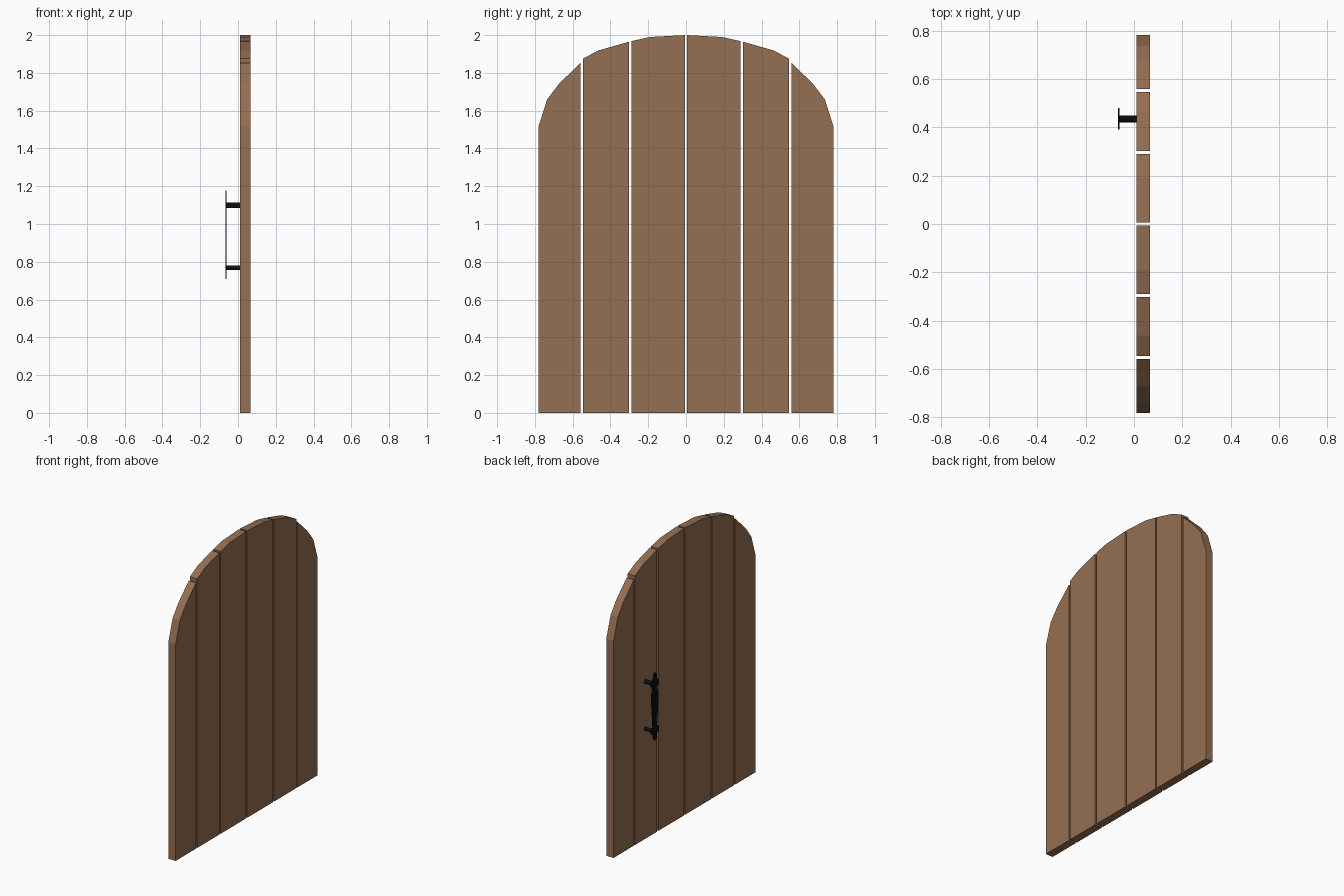
import bpy, bmesh, math
from mathutils import Matrix

if "Cube" in bpy.data.objects:
    bpy.data.objects.remove(bpy.data.objects["Cube"])


def material(name, rgb):
    m = bpy.data.materials.new(name)
    m.diffuse_color = (*rgb, 1)
    m.use_nodes = True
    m.node_tree.nodes["Principled BSDF"].inputs["Base Color"].default_value = m.diffuse_color
    return m


wood = material("brown wood", (0.30, 0.157, 0.084))
iron = material("black iron", (0.004, 0.004, 0.005))


def finish(bm, name, mat):
    bmesh.ops.recalc_face_normals(bm, faces=bm.faces)
    me = bpy.data.meshes.new(name)
    bm.to_mesh(me)
    bm.free()
    me.materials.append(mat)
    ob = bpy.data.objects.new(name, me)
    bpy.context.collection.objects.link(ob)
    return ob


def slab(name, outline, x0, x1, mat):
    """Extrude a (y, z) outline along x."""
    bm = bmesh.new()
    f = bm.faces.new([bm.verts.new((x0, y, z)) for y, z in outline])
    ext = bmesh.ops.extrude_face_region(bm, geom=[f])
    for v in ext["geom"]:
        if isinstance(v, bmesh.types.BMVert):
            v.co.x = x1
    return finish(bm, name, mat)


# Arched planks: inner edge, outer edge and faceted top, mirrored in y
planks = [
    ("inner_plank", 0.006, 0.289, [(0.006, 2.0), (0.19, 1.99), (0.289, 1.968)]),
    ("middle_plank", 0.302, 0.546, [(0.302, 1.965), (0.46, 1.92), (0.546, 1.876)]),
    ("outer_plank", 0.558, 0.782, [(0.558, 1.853), (0.67, 1.745), (0.735, 1.66), (0.782, 1.513)]),
]
for name, y0, y1, top in planks:
    for side, s in (("left", -1), ("right", 1)):
        outline = [(s * y, z) for y, z in [(y1, 0), (y0, 0)] + top]
        slab(f"{name}_{side}", outline, 0.011, 0.067, wood)

# Flat wrought handle: half-width at each height, mirrored about its centre line
HY = 0.435
half = [(0.71, 0.008), (0.735, 0.018), (0.752, 0.020), (0.765, 0.043), (0.79, 0.040),
        (0.81, 0.022), (0.86, 0.026), (0.91, 0.030), (0.98, 0.036), (1.04, 0.034),
        (1.07, 0.022), (1.085, 0.038), (1.105, 0.044), (1.125, 0.034), (1.14, 0.018),
        (1.165, 0.014), (1.178, 0.006)]
outline = [(HY + w, z) for z, w in half] + [(HY - w, z) for z, w in reversed(half)]
slab("handle_plate", outline, -0.067, -0.060, iron)

# Posts joining the handle to the door
for name, z, r in (("lower_handle_post", 0.768, 0.0125), ("upper_handle_post", 1.098, 0.0145)):
    bm = bmesh.new()
    bmesh.ops.create_cone(bm, cap_ends=True, segments=12, radius1=r, radius2=r, depth=0.078,
                          matrix=Matrix.Translation((-0.026, HY, z)) @ Matrix.Rotation(math.pi / 2, 4, 'Y'))
    finish(bm, name, iron)
